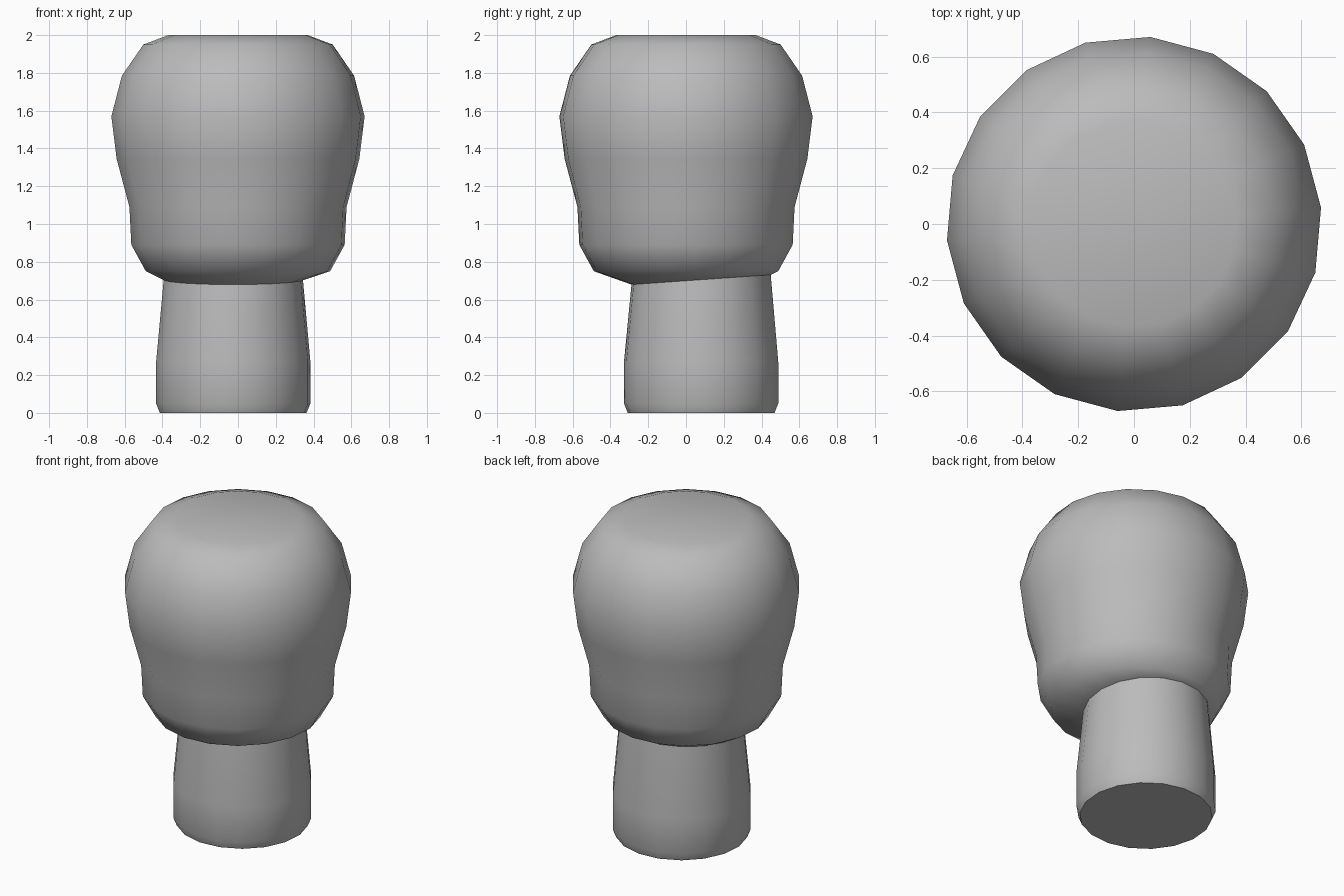
import bpy, bmesh, math
from math import cos, sin, radians

cube = bpy.data.objects.get("Cube")
if cube:
    bpy.data.objects.remove(cube, do_unlink=True)

SIDES = 18
TWIST = radians(5)

grey = bpy.data.materials.new("plain grey")
grey.use_nodes = True
COLOUR = (0.5, 0.5, 0.5, 1)
grey.diffuse_color = COLOUR
grey.node_tree.nodes["Principled BSDF"].inputs["Base Color"].default_value = COLOUR


def loft(name, rings, cap_first=False, cap_last=False):
    """Skin rings given from the bottom up as (radius, z, x, y, tilt)."""
    bm = bmesh.new()
    loops = []
    for r, z, cx, cy, tilt in rings:
        loop = []
        for i in range(SIDES):
            a = TWIST + math.tau * i / SIDES
            loop.append(bm.verts.new((cx + r * cos(a), cy + r * sin(a), z + tilt * r * sin(a))))
        loops.append(loop)
    for low, high in zip(loops, loops[1:]):
        for i in range(SIDES):
            j = (i + 1) % SIDES
            bm.faces.new((low[i], low[j], high[j], high[i]))
    if cap_first:
        bm.faces.new(loops[0][::-1])
    if cap_last:
        bm.faces.new(loops[-1])
    mesh = bpy.data.meshes.new(name)
    bm.to_mesh(mesh)
    bm.free()
    mesh.materials.append(grey)
    obj = bpy.data.objects.new(name, mesh)
    bpy.context.collection.objects.link(obj)
    bpy.ops.object.select_all(action="DESELECT")
    obj.select_set(True)
    bpy.context.view_layer.objects.active = obj
    bpy.ops.object.shade_smooth_by_angle(angle=radians(50))
    return obj


# Ring shared by the head's underside and the top of the neck, tilted down at the front
NECK_X, NECK_Y = -0.025, 0.08
collar = (0.37, 0.705, NECK_X, NECK_Y, 0.07)

# Neck, slightly tapered with a chamfered foot
neck_profile = [(0.39, 0), (0.41, 0.05), (0.41, 0.27)]
loft("neck", [(r, z, NECK_X, NECK_Y, 0) for r, z in neck_profile] + [collar], cap_first=True)

# Head, wide at the crown and narrowing to the jaw
head_profile = [(0.49, 0.75), (0.567, 0.89), (0.577, 1.09), (0.645, 1.345),
                (0.673, 1.57), (0.617, 1.785), (0.503, 1.95), (0.37, 2.0)]
loft("head", [collar] + [(r, z, 0, 0, 0) for r, z in head_profile], cap_last=True)
